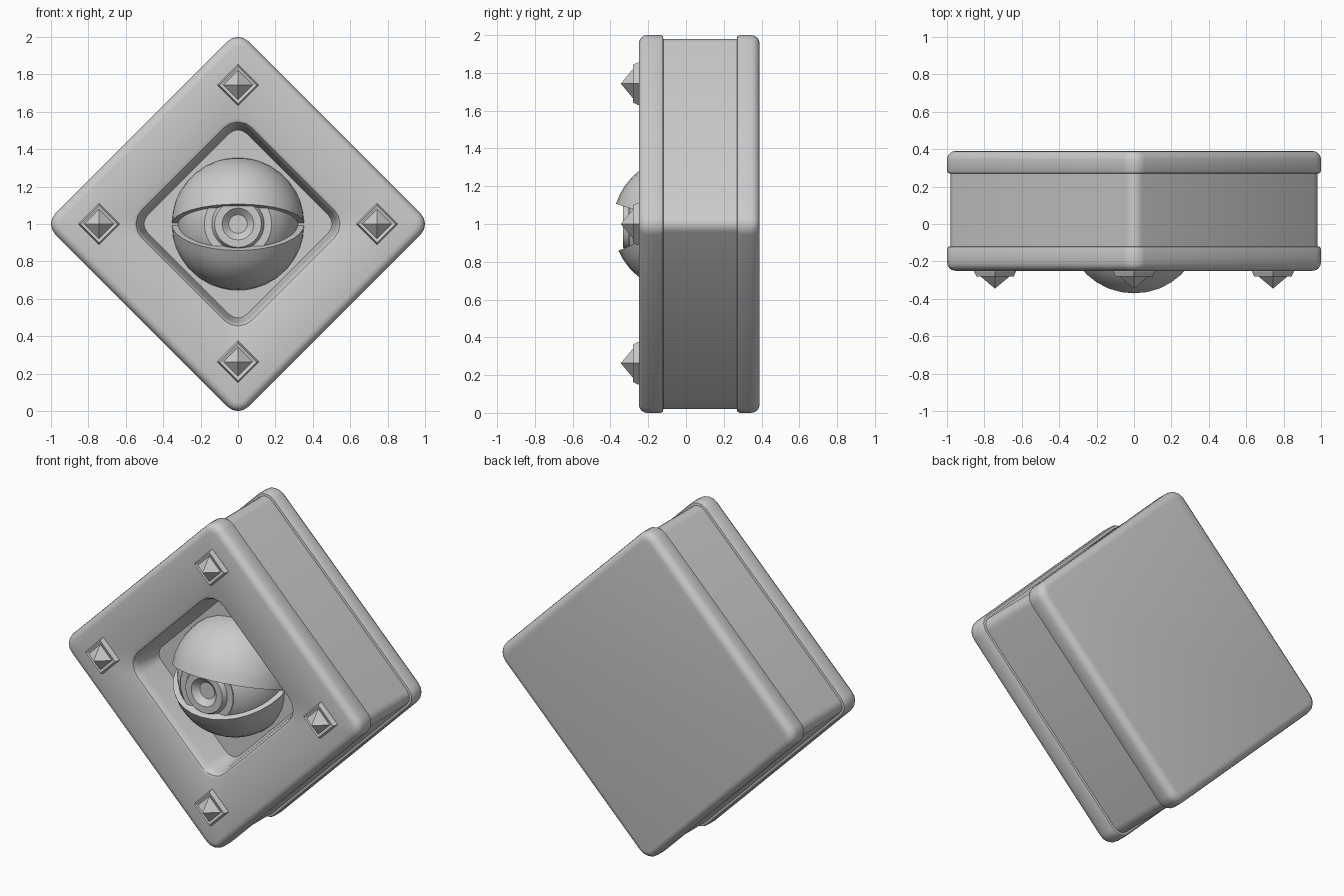
import bpy, bmesh, math
from mathutils import Vector, Matrix

if "Cube" in bpy.data.objects:
    bpy.data.objects.remove(bpy.data.objects["Cube"])

R2 = math.sqrt(2)


def finish(name, bm, angle=30):
    bmesh.ops.recalc_face_normals(bm, faces=bm.faces)
    me = bpy.data.meshes.new(name)
    bm.to_mesh(me)
    bm.free()
    ob = bpy.data.objects.new(name, me)
    bpy.context.collection.objects.link(ob)
    if angle:
        bpy.ops.object.select_all(action='DESELECT')
        bpy.context.view_layer.objects.active = ob
        ob.select_set(True)
        bpy.ops.object.shade_smooth_by_angle(angle=math.radians(angle))
    return ob


def loft(name, rings, angle=30):
    """Skin a list of equal-length point rings and cap both ends."""
    bm = bmesh.new()
    rows = [[bm.verts.new(p) for p in ring] for ring in rings]
    n = len(rows[0])
    for a, b in zip(rows, rows[1:]):
        for i in range(n):
            j = (i + 1) % n
            bm.faces.new((a[i], a[j], b[j], b[i]))
    bm.faces.new(rows[0])
    bm.faces.new(rows[-1])
    bmesh.ops.remove_doubles(bm, verts=bm.verts, dist=1e-5)
    return finish(name, bm, angle)


def diamond(half, radius, y, steps=4):
    """Diamond ring with rounded corners, centred on x=0, z=1."""
    pts = []
    c = half - radius * R2
    for k in range(4):
        mid = k * math.pi / 2
        for s in range(steps + 1):
            t = mid - math.pi / 4 + math.pi / 2 * s / steps
            pts.append((c * math.cos(mid) + radius * math.cos(t), y,
                        1 + c * math.sin(mid) + radius * math.sin(t)))
    return pts


def circle(r, y, n, x=0, z=1):
    return [(x + r * math.cos(2 * math.pi * i / n), y,
             z + r * math.sin(2 * math.pi * i / n)) for i in range(n)]


# Casing: recess, front plate, narrower middle and back plate in one skin
def outer(inset, y):
    return diamond(1.033 - inset * R2, 0.08 - inset, y)


def opening(grow, y):
    return diamond(0.565 + grow * R2, 0.09 + grow, y)


def bevel(y, direction, b=0.045, steps=4):
    out = []
    for s in range(steps + 1):
        t = math.pi / 2 * s / steps
        out.append(outer(b * (1 - math.sin(t)), y + direction * b * (1 - math.cos(t))))
    return out


rings = [opening(-0.025, -0.05), opening(0, -0.2), opening(0.006, -0.225),
         opening(0.018, -0.243), opening(0.035, -0.25)]
rings += bevel(-0.25, 1)
rings += [outer(0, -0.135), outer(0.006, -0.122), outer(0.02, -0.12),
          outer(0.02, 0.27), outer(0.006, 0.272), outer(0, 0.285)]
rings += reversed(bevel(0.39, -1))
loft("casing", rings)

# Eyeball with stepped iris and sunken pupil
EYE_Y, EYE_R = -0.032, 0.322
profile = [(0.05, -0.30), (0.085, -0.333), (0.125, -0.333), (0.14, -0.305), (0.18, -0.305)]
start = math.asin(0.18 / EYE_R)
for s in range(13):
    t = start + (math.pi * 0.6 - start) * s / 12
    profile.append((EYE_R * math.sin(t), EYE_Y - EYE_R * math.cos(t)))
loft("eyeball", [circle(r, y, 32) for r, y in profile])


# Eyelids: half shells tilted about the x axis
def eyelid(name, side, tilt, radius=0.355, thick=0.033):
    bm = bmesh.new()
    bmesh.ops.create_uvsphere(bm, u_segments=32, v_segments=20, radius=radius)
    bmesh.ops.bisect_plane(bm, geom=bm.verts[:] + bm.edges[:] + bm.faces[:], dist=1e-5,
                           plane_co=(0, 0, 0), plane_no=(0, 0, side), clear_inner=True)
    rim = [e for e in bm.edges if e.is_boundary]
    # inner rim and inner shell
    for _ in range(1):
        dup = bmesh.ops.duplicate(bm, geom=bm.verts[:] + bm.edges[:] + bm.faces[:])
        inner = [g for g in dup["geom"] if isinstance(g, bmesh.types.BMVert)]
        for v in inner:
            v.co *= (radius - thick) / radius
        inner_rim = [dup["edge_map"][e] for e in rim]
    bmesh.ops.bridge_loops(bm, edges=rim + inner_rim)
    bm.transform(Matrix.Translation((0, EYE_Y, 1)) @ Matrix.Rotation(math.radians(tilt), 4, 'X'))
    return finish(name, bm)


eyelid("upper_eyelid", 1, -17.5)
eyelid("lower_eyelid", -1, 23.5)

# Four pyramid studs
for i, (x, z) in enumerate([(0, 1.743), (0.743, 1), (0, 0.263), (-0.743, 1)]):
    loft(f"stud_{i + 1}", [circle(r, y, 4, x, z) for r, y in
                           [(0.112, -0.24), (0.112, -0.255), (0.1, -0.28), (0.078, -0.275),
                            (0.078, -0.28), (0.0005, -0.345)]], angle=0)
